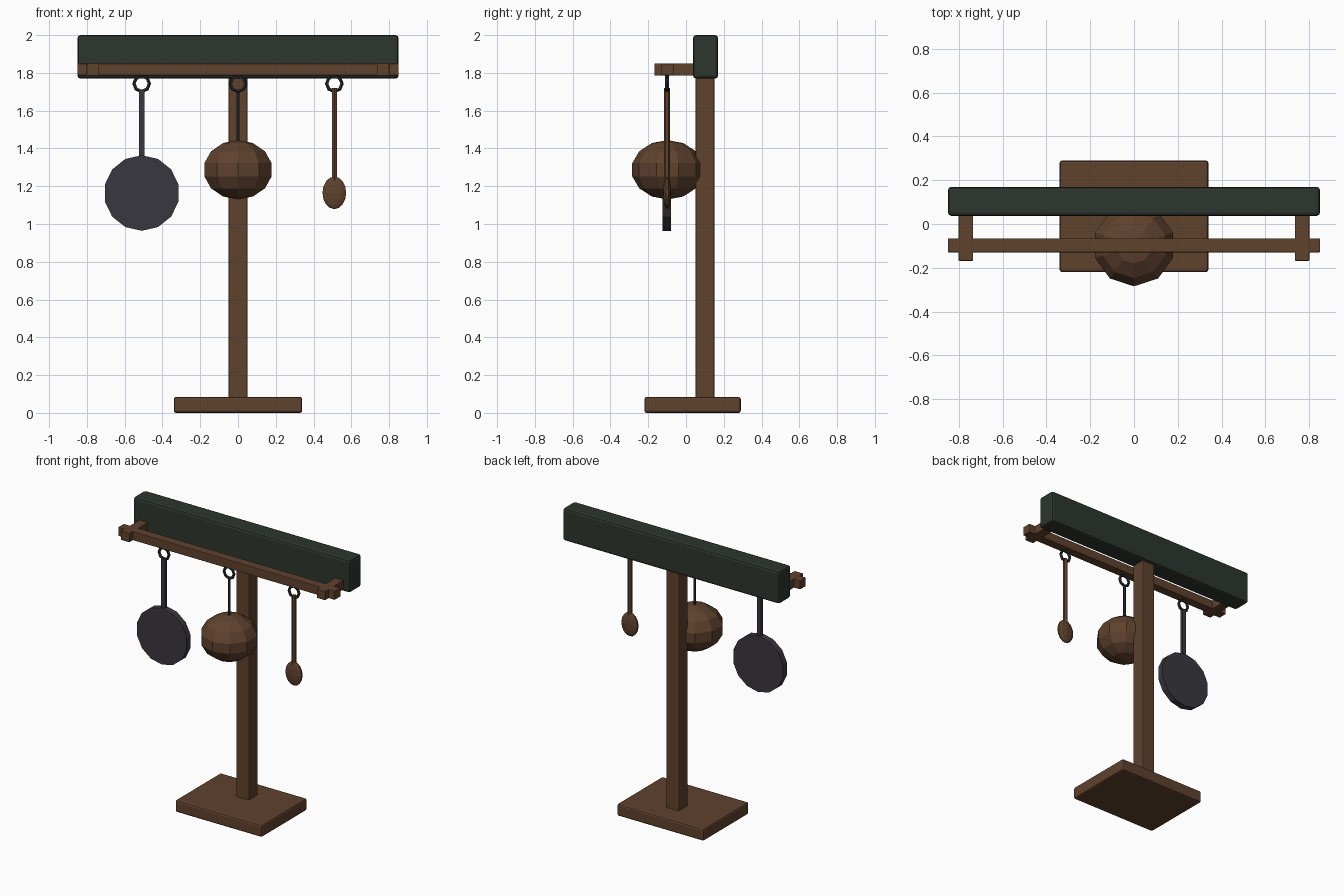
import bpy, bmesh
from math import pi, sin, cos
from mathutils import Matrix

if "Cube" in bpy.data.objects:
    bpy.data.objects.remove(bpy.data.objects["Cube"])


def material(name, rgb):
    m = bpy.data.materials.new(name)
    m.use_nodes = True
    m.diffuse_color = (*rgb, 1)
    m.node_tree.nodes["Principled BSDF"].inputs["Base Color"].default_value = (*rgb, 1)
    return m


wood = material("brown wood", (0.115, 0.054, 0.027))
green = material("dark green paint", (0.026, 0.036, 0.027))
iron = material("grey iron", (0.042, 0.039, 0.05))
steel = material("dark steel", (0.022, 0.024, 0.028))

RAIL_Y = -0.0975
HANG_X = 0.51


def finish(name, bm, mat):
    bmesh.ops.recalc_face_normals(bm, faces=bm.faces)
    mesh = bpy.data.meshes.new(name)
    bm.to_mesh(mesh)
    bm.free()
    mesh.materials.append(mat)
    ob = bpy.data.objects.new(name, mesh)
    bpy.context.collection.objects.link(ob)
    return ob


def box(name, lo, hi, mat, bevel=0):
    bm = bmesh.new()
    size = [b - a for a, b in zip(lo, hi)]
    mid = [(a + b) / 2 for a, b in zip(lo, hi)]
    bmesh.ops.create_cube(bm, size=1, matrix=Matrix.Translation(mid) @ Matrix.Diagonal((*size, 1)))
    ob = finish(name, bm, mat)
    if bevel:
        mod = ob.modifiers.new("soft edges", "BEVEL")
        mod.width, mod.segments = bevel, 2
    return ob


def ellipsoid(name, centre, radii, sides, rings, mat):
    """Faceted ball with a corner facing the front."""
    bm = bmesh.new()
    turn = Matrix.Rotation(-pi / 2, 4, "Z")
    bmesh.ops.create_uvsphere(bm, u_segments=sides, v_segments=rings, radius=1)
    first = max(bm.verts, key=lambda v: v.co.x)
    if abs(first.co.y) > 0.01:
        turn = Matrix.Identity(4)
    bm.transform(Matrix.Translation(centre) @ Matrix.Diagonal((*radii, 1)) @ turn)
    return finish(name, bm, mat)


def cylinder(name, centre, radius, depth, sides, mat, upright=True):
    bm = bmesh.new()
    bmesh.ops.create_cone(bm, cap_ends=True, segments=sides, radius1=radius, radius2=radius, depth=depth)
    turn = Matrix.Identity(4) if upright else Matrix.Rotation(pi / 2, 4, "X")
    bm.transform(Matrix.Translation(centre) @ turn)
    return finish(name, bm, mat)


def ring(name, centre, major, minor, mat, sides=8, tube=5):
    bm = bmesh.new()
    loops = []
    for i in range(sides):
        a = 2 * pi * i / sides
        loop = []
        for j in range(tube):
            b = 2 * pi * j / tube
            r = major + minor * cos(b)
            loop.append(bm.verts.new((centre[0] + r * cos(a), centre[1] + minor * sin(b), centre[2] + r * sin(a))))
        loops.append(loop)
    for i in range(sides):
        p, q = loops[i], loops[(i + 1) % sides]
        for j in range(tube):
            k = (j + 1) % tube
            bm.faces.new((p[j], p[k], q[k], q[j]))
    return finish(name, bm, mat)


# Stand
box("base", (-0.34, -0.22, 0), (0.34, 0.29, 0.085), wood, 0.012)
box("post", (-0.05, 0.05, 0.07), (0.05, 0.15, 1.8), wood, 0.006)
box("top_beam", (-0.85, 0.037, 1.77), (0.85, 0.17, 2.0), green, 0.016)

# Hanging rail and its two arms
box("rail", (-0.85, RAIL_Y - 0.032, 1.787), (0.85, RAIL_Y + 0.032, 1.849), wood, 0.003)
for side, x in (("right", -0.768), ("left", 0.768)):
    box(side + "_arm", (x - 0.033, -0.168, 1.786), (x + 0.033, 0.05, 1.85), wood, 0.003)

# Hook rings
for label, x in (("right", -HANG_X), ("middle", 0), ("left", HANG_X)):
    ring(label + "_hook_ring", (x, RAIL_Y - 0.003, 1.743), 0.04, 0.01, steel)

# Flat pan
box("pan_handle", (-HANG_X - 0.015, RAIL_Y - 0.015, 1.3), (-HANG_X + 0.015, RAIL_Y + 0.009, 1.71), iron)
pan = cylinder("pan_disc", (-HANG_X, RAIL_Y - 0.005, 1.164), 0.2, 0.045, 14, iron, False)

# Round pot on a thin rod
cylinder("pot_rod", (0, RAIL_Y, 1.575), 0.009, 0.27, 6, steel)
ellipsoid("round_pot", (0, RAIL_Y, 1.287), (0.192, 0.192, 0.157), 10, 7, wood)

# Spoon
cylinder("spoon_handle", (HANG_X, RAIL_Y - 0.003, 1.47), 0.015, 0.5, 6, wood)
ellipsoid("spoon_bowl", (HANG_X, RAIL_Y - 0.003, 1.165), (0.066, 0.022, 0.086), 10, 8, wood)
